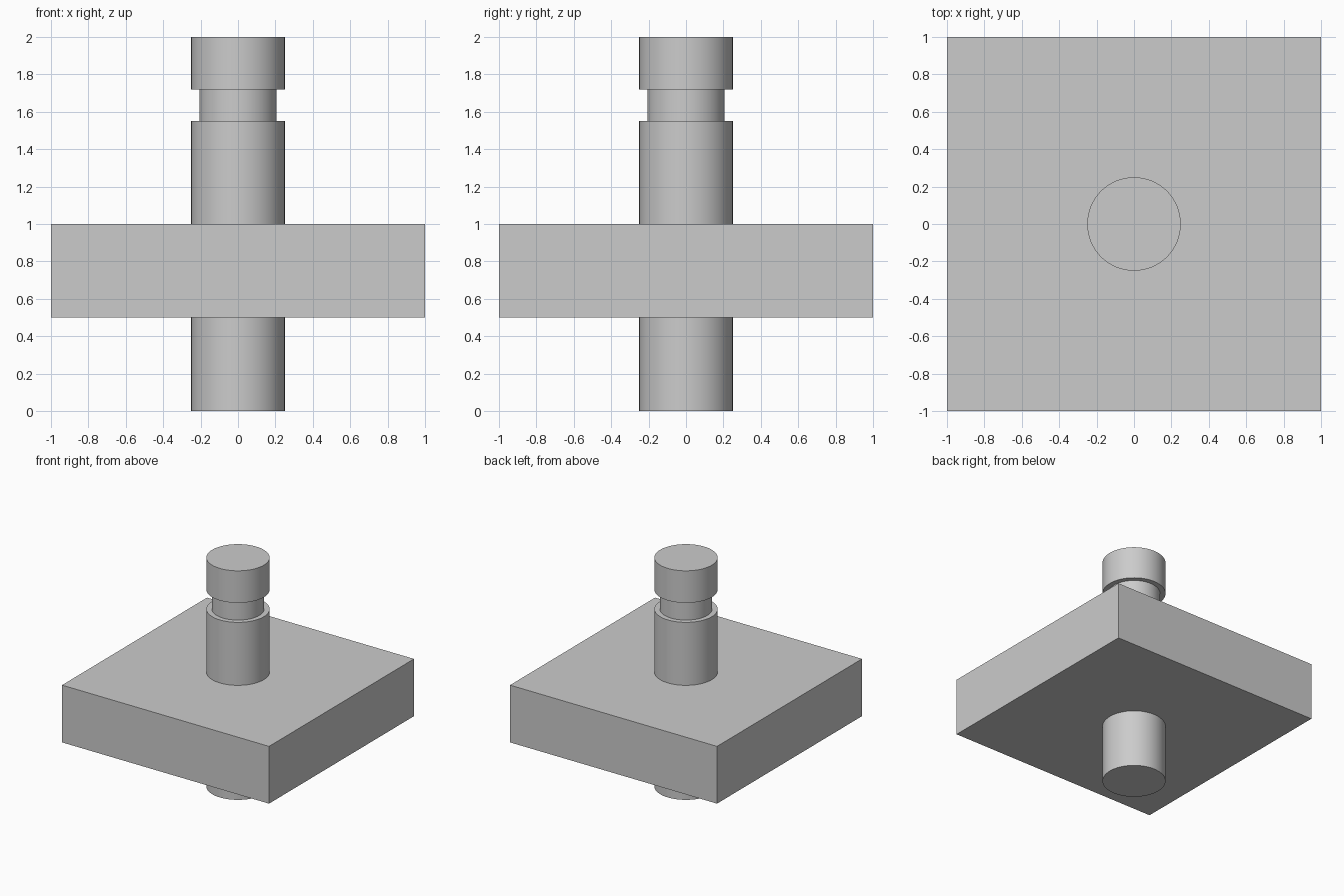
import bpy
import bmesh
import math
from mathutils import Matrix

cube = bpy.data.objects.get("Cube")
if cube:
    bpy.data.objects.remove(cube, do_unlink=True)

# Single flat grey
grey = bpy.data.materials.new("plain grey")
grey.use_nodes = True
colour = (0.6, 0.6, 0.6, 1)
grey.diffuse_color = colour
grey.node_tree.nodes["Principled BSDF"].inputs["Base Color"].default_value = colour


def add_object(name, bm):
    bmesh.ops.recalc_face_normals(bm, faces=bm.faces)
    mesh = bpy.data.meshes.new(name)
    bm.to_mesh(mesh)
    bm.free()
    mesh.materials.append(grey)
    obj = bpy.data.objects.new(name, mesh)
    bpy.context.collection.objects.link(obj)
    return obj


def lathe(name, profile, sides=64):
    """Turn a (radius, height) profile around z and cap both ends."""
    bm = bmesh.new()
    rings = []
    for radius, z in profile:
        ring = bmesh.ops.create_circle(bm, segments=sides, radius=radius,
                                       matrix=Matrix.Translation((0, 0, z)))
        rings.append(ring["verts"])
    for low, high in zip(rings, rings[1:]):
        for i in range(sides):
            j = (i + 1) % sides
            bm.faces.new((low[i], low[j], high[j], high[i]))
    bm.faces.new(rings[0])
    bm.faces.new(rings[-1])
    return add_object(name, bm)


# Square plate
bm = bmesh.new()
bmesh.ops.create_cube(bm, size=1, matrix=Matrix.Translation((0, 0, 0.75))
                      @ Matrix.Diagonal((2, 2, 0.5, 1)))
add_object("square_plate", bm)

# Round shaft through the plate, with a groove near the top
shaft_r, groove_r = 0.25, 0.207
shaft = lathe("grooved_shaft", [
    (shaft_r, 0), (shaft_r, 1.55), (groove_r, 1.55),
    (groove_r, 1.72), (shaft_r, 1.72), (shaft_r, 2)])

bpy.ops.object.select_all(action="DESELECT")
shaft.select_set(True)
bpy.context.view_layer.objects.active = shaft
bpy.ops.object.shade_smooth_by_angle(angle=math.radians(30))
